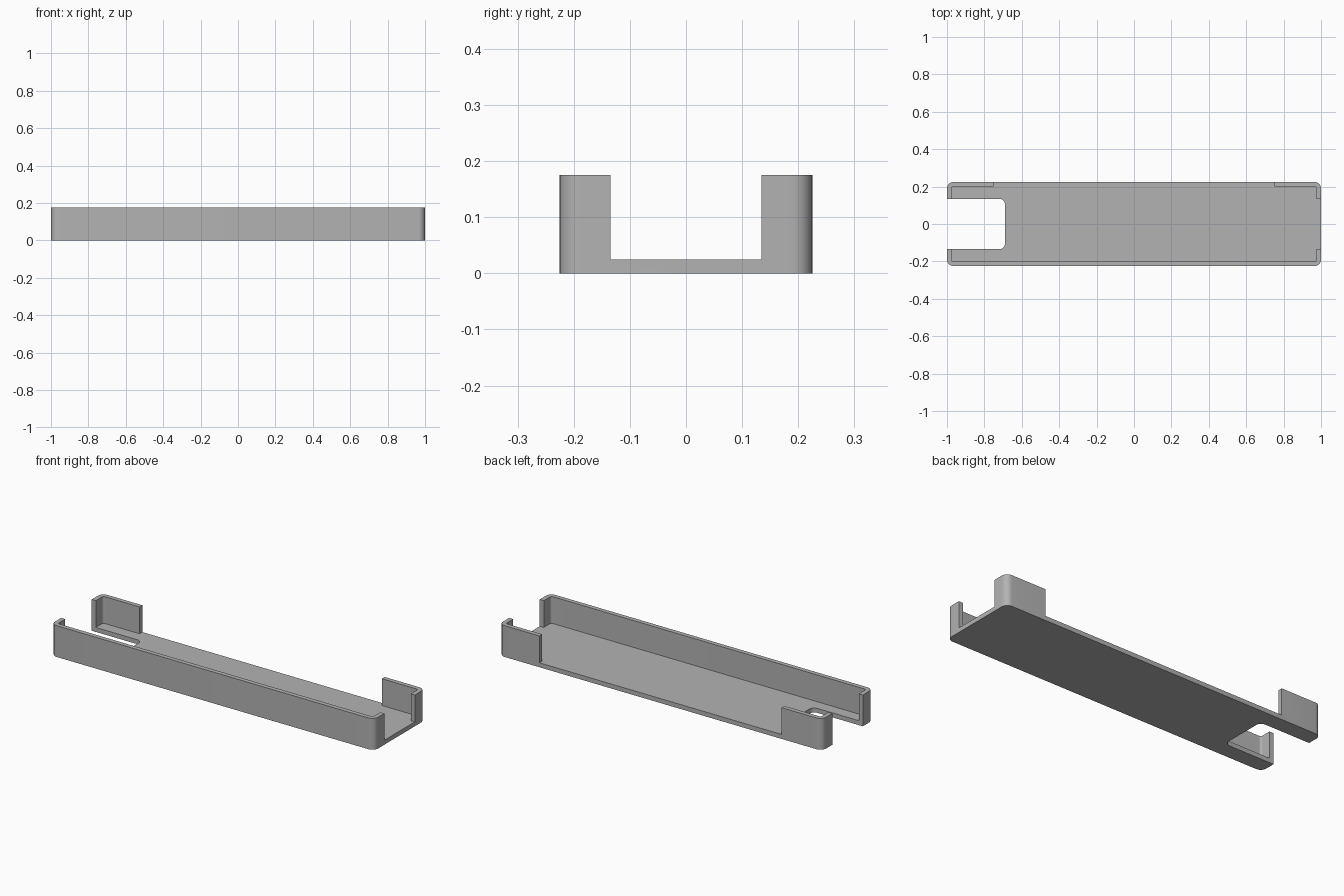
import bpy, bmesh, math

if "Cube" in bpy.data.objects:
    bpy.data.objects.remove(bpy.data.objects["Cube"], do_unlink=True)

LENGTH, WIDTH, HEIGHT = 2.0, 0.45, 0.175
WALL, FLOOR, GAP = 0.025, 0.025, 0.135

grey = bpy.data.materials.new("light grey plastic")
grey.use_nodes = True
colour = (0.45, 0.45, 0.45, 1)
grey.diffuse_color = colour
grey.node_tree.nodes["Principled BSDF"].inputs["Base Color"].default_value = colour


def rounded_block(name, x, y, z, radius=0.0, steps=8):
    """Upright block spanning the given ranges, with rounded vertical edges."""
    corners = [(x[1], y[1]), (x[0], y[1]), (x[0], y[0]), (x[1], y[0])]
    signs = [(1, 1), (-1, 1), (-1, -1), (1, -1)]
    bm = bmesh.new()
    ring = []
    for i, ((cx, cy), (sx, sy)) in enumerate(zip(corners, signs)):
        for k in range(steps + 1 if radius else 1):
            a = math.pi / 2 * (i + k / steps)
            ring.append(bm.verts.new((cx + radius * (math.cos(a) - sx),
                                      cy + radius * (math.sin(a) - sy), z[0])))
    base = bm.faces.new(ring)
    top = bmesh.ops.extrude_face_region(bm, geom=[base])["geom"]
    bmesh.ops.translate(bm, vec=(0, 0, z[1] - z[0]),
                        verts=[v for v in top if isinstance(v, bmesh.types.BMVert)])
    bmesh.ops.recalc_face_normals(bm, faces=bm.faces)
    mesh = bpy.data.meshes.new(name)
    bm.to_mesh(mesh)
    bm.free()
    obj = bpy.data.objects.new(name, mesh)
    bpy.context.collection.objects.link(obj)
    mesh.materials.append(grey)
    return obj


hx, hy = LENGTH / 2, WIDTH / 2
tray = rounded_block("tray", (-hx, hx), (-hy, hy), (0, HEIGHT), 0.035)
above = (FLOOR, HEIGHT + 0.1)

cutters = [
    # main cavity
    rounded_block("cavity_cutter", (WALL - hx, hx - WALL), (WALL - hy, hy - WALL), above, 0.01),
    # openings through both end walls
    rounded_block("end_gap_cutter", (-1.2, 1.2), (-GAP, GAP), above),
    # long opening in the back wall
    rounded_block("back_gap_cutter", (-0.75, 0.75), (0.1, 0.4), above),
    # rounded slot in the floor at the right end
    rounded_block("slot_cutter", (-1.2, -0.69), (-GAP, GAP), (-0.1, 0.4), 0.03),
]

bpy.context.view_layer.objects.active = tray
for cutter in cutters:
    mod = tray.modifiers.new(cutter.name, "BOOLEAN")
    mod.operation, mod.solver, mod.object = "DIFFERENCE", "EXACT", cutter
    bpy.ops.object.modifier_apply(modifier=mod.name)
    bpy.data.objects.remove(cutter, do_unlink=True)

# smooth rounded corners, crisp edges elsewhere
bpy.ops.object.select_all(action="DESELECT")
tray.select_set(True)
bpy.ops.object.shade_smooth_by_angle(angle=math.radians(30))
